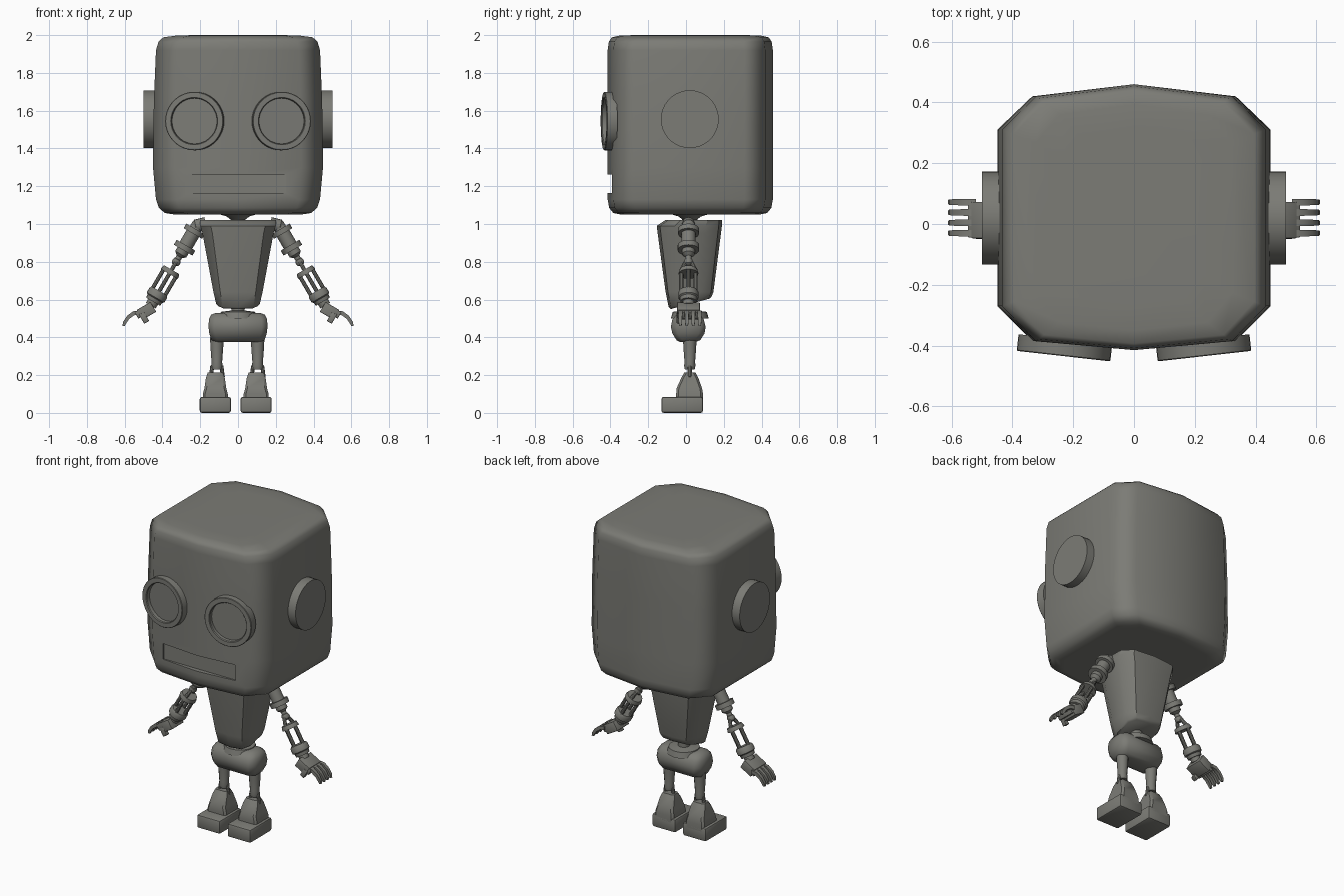
import bpy, bmesh, math
from mathutils import Vector, Matrix

if "Cube" in bpy.data.objects:
    bpy.data.objects.remove(bpy.data.objects["Cube"])

GREY = bpy.data.materials.new("warm_grey")
GREY.diffuse_color = (0.2, 0.2, 0.18, 1)
GREY.use_nodes = True
GREY.node_tree.nodes["Principled BSDF"].inputs["Base Color"].default_value = GREY.diffuse_color


def finish(name, bm, angle=35):
    bmesh.ops.recalc_face_normals(bm, faces=bm.faces)
    me = bpy.data.meshes.new(name)
    bm.to_mesh(me)
    bm.free()
    me.materials.append(GREY)
    ob = bpy.data.objects.new(name, me)
    bpy.context.collection.objects.link(ob)
    shade(ob, angle)
    return ob


def shade(ob, angle):
    bpy.ops.object.select_all(action='DESELECT')
    ob.select_set(True)
    bpy.context.view_layer.objects.active = ob
    bpy.ops.object.shade_smooth_by_angle(angle=math.radians(angle))


def loft(name, rings, angle=35):
    """Skin a list of equally long point rings and cap both ends."""
    bm = bmesh.new()
    vs = [[bm.verts.new(p) for p in r] for r in rings]
    n = len(vs[0])
    for a, b in zip(vs, vs[1:]):
        for i in range(n):
            bm.faces.new((a[i], a[(i + 1) % n], b[(i + 1) % n], b[i]))
    bm.faces.new(vs[0])
    bm.faces.new(vs[-1])
    return finish(name, bm, angle)


def turned(name, origin, axis, profile, n=20):
    """Revolve (distance, radius) pairs about an axis."""
    q = Vector(axis).to_track_quat('Z', 'Y')
    o = Vector(origin)
    rings = [[o + q @ Vector((r * math.cos(2 * math.pi * i / n),
                              r * math.sin(2 * math.pi * i / n), t))
              for i in range(n)] for t, r in profile]
    return loft(name, rings)


def rod(name, a, b, r, n=10):
    a, b = Vector(a), Vector(b)
    return turned(name, a, b - a, [(0, r), ((b - a).length, r)], n)


def box(name, loc, size, rot=0, bevel=0.0):
    bm = bmesh.new()
    m = Matrix.Translation(loc) @ Matrix.Rotation(rot, 4, 'Y') @ Matrix.Diagonal((*size, 1))
    bmesh.ops.create_cube(bm, size=1, matrix=m)
    if bevel:
        bmesh.ops.bevel(bm, geom=bm.edges[:], offset=bevel, segments=2,
                        profile=0.5, affect='EDGES')
    return finish(name, bm)


def mirrored(half):
    """Complete an outline given from front centre to back centre."""
    return half + [(-x, y) for x, y in reversed(half[1:-1])]


def rect_ring(x0, x1, y0, y1, z, c):
    """Rectangle with cut corners."""
    return [(x0 + c, y0, z), (x1 - c, y0, z), (x1, y0 + c, z), (x1, y1 - c, z),
            (x1 - c, y1, z), (x0 + c, y1, z), (x0, y1 - c, z), (x0, y0 + c, z)]


# Head: ten-sided outline with rounded top and bottom rims
outline = mirrored([(0, -.415), (.335, -.385), (.45, -.27), (.45, .31), (.335, .42), (0, .46)])
levels = [(1.05, .74, .84), (1.058, .86, .93), (1.085, .93, .98), (1.13, .965, 1),
          (1.3, 1, 1), (1.65, .99, 1), (1.92, .965, 1), (1.965, .935, .985),
          (1.988, .88, .95), (1.998, .72, .85), (2.0, .5, .65)]
head = loft("head", [[(x * sx, .02 + (y - .02) * sy, z) for x, y in outline]
                     for z, sx, sy in levels], 60)

# Mouth slot cut into the face
cutter = box("mouth_cutter", (0, -.43, 1.213), (.51, .09, .1))
mod = head.modifiers.new("mouth", 'BOOLEAN')
mod.operation = 'DIFFERENCE'
mod.solver = 'EXACT'
mod.object = cutter
bpy.context.view_layer.objects.active = head
bpy.ops.object.modifier_apply(modifier="mouth")
bpy.data.objects.remove(cutter)
shade(head, 60)
wn = head.modifiers.new("even_shading", 'WEIGHTED_NORMAL')
wn.keep_sharp = True

# Neck and waist
turned("neck", (0, .02, 1.0), (0, 0, 1), [(0, .04), (.025, .04), (.04, .06), (.055, .11), (.07, .11)])
turned("waist", (0, .02, .5), (0, 0, 1), [(0, .1), (.035, .09), (.042, .035), (.12, .035)])

# Torso: tapered shell with a slanted underside
plan = mirrored([(0, -1), (.72, -.9), (1, -.45), (1, .5), (.72, .9), (0, 1)])
torso = []
for z, w, y0, y1 in [(.55, .105, -.08, .125), (.56, .115, -.092, .135), (.64, .13, -.108, .145),
                     (.95, .188, -.15, .185), (.99, .2, -.155, .19), (1.02, .2, -.11, .19)]:
    ring = []
    for x, y in plan:
        lift = .055 * (y + 1) / 2 if z < .6 else 0
        ring.append((x * w, (y0 + y1) / 2 + y * (y1 - y0) / 2, z + lift))
    torso.append(ring)
loft("torso", torso, 40)

# Pelvis: soft cushion block
pelvis = []
for z, w, y0, y1 in [(.375, .115, -.03, .05), (.385, .14, -.05, .075), (.42, .152, -.072, .098),
                     (.455, .156, -.08, .104), (.495, .154, -.072, .094), (.52, .142, -.05, .075),
                     (.53, .115, -.03, .05)]:
    pelvis.append(rect_ring(-w, w, y0, y1, z, .03))
loft("pelvis", pelvis, 60)

for s, side in ((1, "right"), (-1, "left")):
    # Eye: raised ring with a sunken lens, following the slant of the face
    axis = (s * .112, -1, 0)
    turned(side + "_eye", (s * .227, -.39, 1.545), axis,
           [(-.01, .155), (.042, .155), (.045, .152), (.045, .125), (.04, .121), (.018, .121)], 36)
    # Ear disc
    turned(side + "_ear", (s * .42, .02, 1.555), (s, 0, 0), [(0, .153), (.08, .153)], 36)

    # Leg with ankle fork
    lx = s * .108 - .004
    turned(side + "_leg", (lx, .02, .4), (0, 0, -1),
           [(0, .036), (.05, .034), (.13, .028), (.15, .03), (.17, .026)], 12)
    for k in (-1, 1):
        rod(side + "_ankle_strut", (lx + k * .024, .02, .25), (lx + k * .032, .02, .19), .011)

    # Foot: boot shaft on a toe block
    fx = s * .108 - .012
    loft(side + "_foot_shaft", [rect_ring(fx - w, fx + w, y0, y1, z, .012) for z, w, y0, y1 in
                                [(.06, .066, -.052, .09), (.1, .066, -.052, .09), (.13, .058, -.05, .085),
                                 (.185, .05, -.025, .065), (.215, .04, -.008, .05)]], 40)
    box(side + "_foot_toe", (fx, -.02, .0425), (.165, .22, .085), 0, .012)

    # Arm frame: straight run from shoulder to wrist
    S = Vector((s * .21, .013, 1.0))
    d = Vector((s * .503, 0, -.864)).normalized()
    u, v = Vector((0, 1, 0)), d.cross(Vector((0, 1, 0)))
    turned(side + "_shoulder", S - Vector((s * .04, 0, -.002)), (s, 0, -.25),
           [(0, .035), (.055, .035), (.075, .02)], 16)
    turned(side + "_upper_arm", S, d,
           [(0, .03), (.03, .034), (.03, .056), (.058, .056), (.058, .038), (.13, .038),
            (.13, .057), (.16, .057), (.16, .034), (.185, .034), (.2, .016), (.225, .016)])
    turned(side + "_elbow", S + d * .21, d, [(0, .008), (.008, .02), (.022, .024), (.036, .02), (.044, .008)], 14)
    for k in (-1, 1):
        rod(side + "_elbow_fork", S + d * .235 + u * k * .016, S + d * .285 + u * k * .038, .011)
    turned(side + "_forearm_collar", S + d * .28, d, [(0, .046), (.018, .052), (.026, .052)])
    # Forearm rods
    for i in range(4):
        a = math.pi / 2 * i
        off = (u * math.cos(a) + v * math.sin(a)) * .038
        rod(side + "_forearm_rod", S + d * .3 + off, S + d * .42 + off, .011)
    turned(side + "_wrist", S + d * .41, d,
           [(0, .046), (.012, .054), (.04, .054), (.046, .046), (.066, .042), (.066, .03), (.09, .03)])

    # Hand: palm, four curled fingers and a thumb
    tilt = s * math.radians(30)
    box(side + "_palm", (s * .485, .013, .54), (.085, .12, .06), tilt, .004)
    box(side + "_knuckles", (s * .518, .013, .527), (.045, .116, .04), tilt, .004)
    for k in range(4):
        y = -.03 + k * .034
        path = [(.52, .532), (.553, .527), (.582, .505), (.6, .478), (.606, .46)]
        loft(side + "_finger", [[(s * (x + w * nx), y + h, z + w * nz) for w, h in
                                 ((-r, -r), (r, -r), (r, r), (-r, r))]
                                for (x, z), r, nx, nz in zip(path, (.011, .011, .01, .009, .006),
                                                             (0, .3, .6, .9, 1), (1, .95, .8, .45, .2))], 50)
    box(side + "_thumb", (s * .497, -.035, .503), (.03, .028, .055), tilt, .004)
